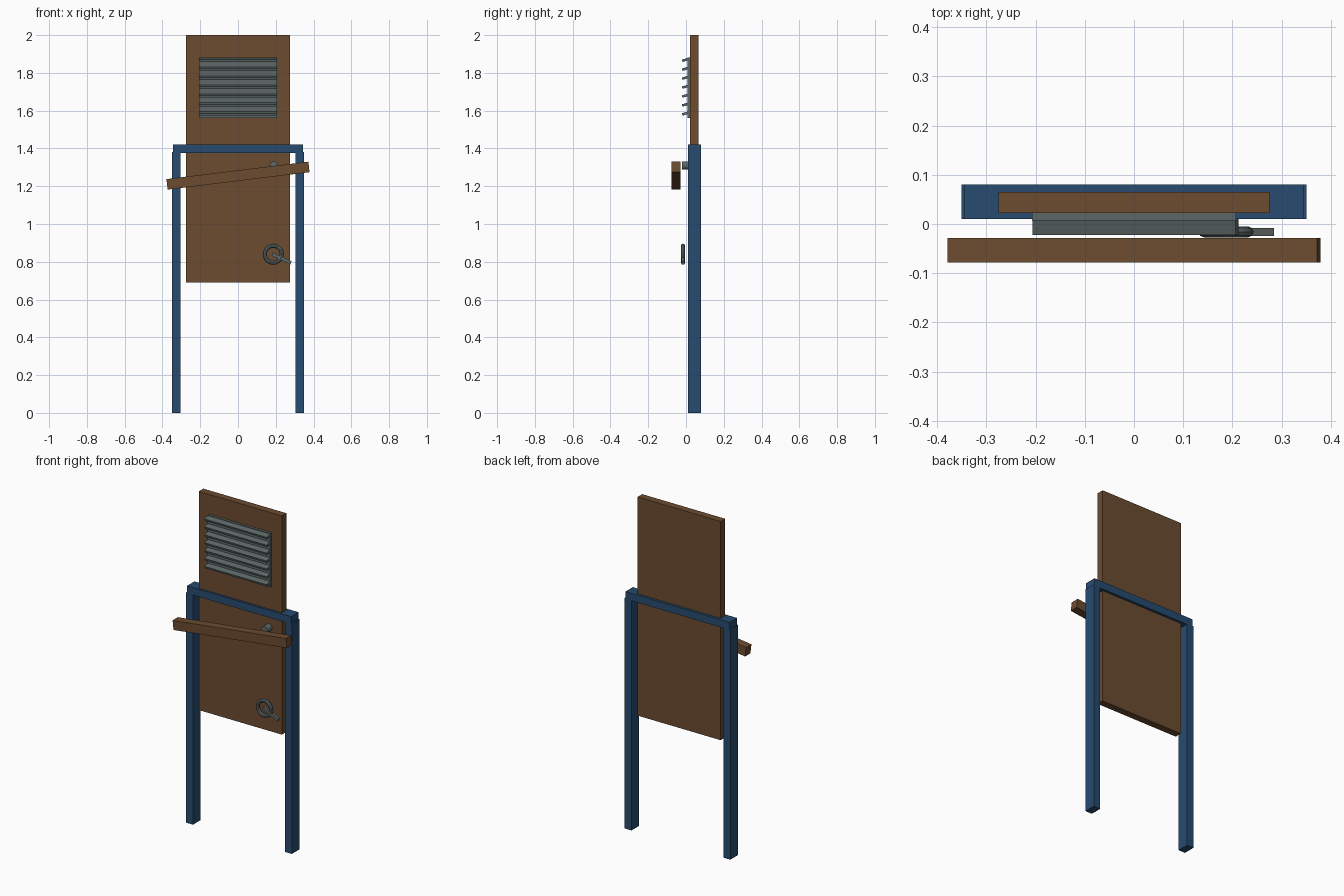
import bpy
from math import radians, cos, sin

if "Cube" in bpy.data.objects:
    bpy.data.objects.remove(bpy.data.objects["Cube"])


def material(name, rgb):
    m = bpy.data.materials.new(name)
    m.diffuse_color = (*rgb, 1)
    m.use_nodes = True
    m.node_tree.nodes["Principled BSDF"].inputs["Base Color"].default_value = m.diffuse_color
    return m


WOOD = material("brown_wood", (0.15, 0.072, 0.03))
BLUE = material("blue_paint", (0.02, 0.07, 0.16))
METAL = material("grey_metal", (0.11, 0.14, 0.135))


def finish(name, mat):
    o = bpy.context.object
    o.name = name
    o.data.materials.append(mat)
    return o


def box(name, center, size, mat, rot=(0, 0, 0)):
    bpy.ops.mesh.primitive_cube_add(size=1, location=center, rotation=rot)
    o = finish(name, mat)
    o.scale = size
    return o


# Door frame: two posts and a lintel
for side, label in ((-1, "left"), (1, "right")):
    box(f"{label}_post", (side * 0.3275, 0.045, 0.69), (0.045, 0.07, 1.38), BLUE)
box("lintel", (0, 0.045, 1.3975), (0.69, 0.07, 0.045), BLUE)

# Door panel, raised through the frame
box("door_panel", (0, 0.0435, 1.345), (0.55, 0.043, 1.31), WOOD)

# Vent: backing plate with seven tilted louvres
box("vent_plate", (0, 0.015, 1.721), (0.414, 0.015, 0.322), METAL)
for i in range(7):
    box(f"vent_slat_{i + 1}", (0, -0.003, 1.585 + i * 0.0473),
        (0.412, 0.036, 0.013), METAL, (radians(16), 0, 0))

# Slanted wooden bar across the front
box("cross_bar", (0, -0.053, 1.256), (0.757, 0.05, 0.056), WOOD, (0, radians(-7), 0))

# Round peg behind the bar
bpy.ops.mesh.primitive_cylinder_add(vertices=16, radius=0.022, depth=0.046,
                                    location=(0.19, 0.001, 1.31),
                                    rotation=(radians(90), 0, 0))
finish("bar_peg", METAL)
bpy.ops.object.shade_smooth_by_angle()

# Handle: ring with a lever pointing down to the right
bpy.ops.mesh.primitive_torus_add(major_radius=0.045, minor_radius=0.011,
                                 major_segments=20, minor_segments=8,
                                 location=(0.187, -0.016, 0.84),
                                 rotation=(radians(90), 0, 0))
finish("handle_ring", METAL)
bpy.ops.object.shade_smooth_by_angle()
a = radians(25)
box("handle_lever", (0.187 + 0.048 * cos(a), -0.0165, 0.838 - 0.048 * sin(a)),
    (0.11, 0.016, 0.018), METAL, (0, a, 0))
